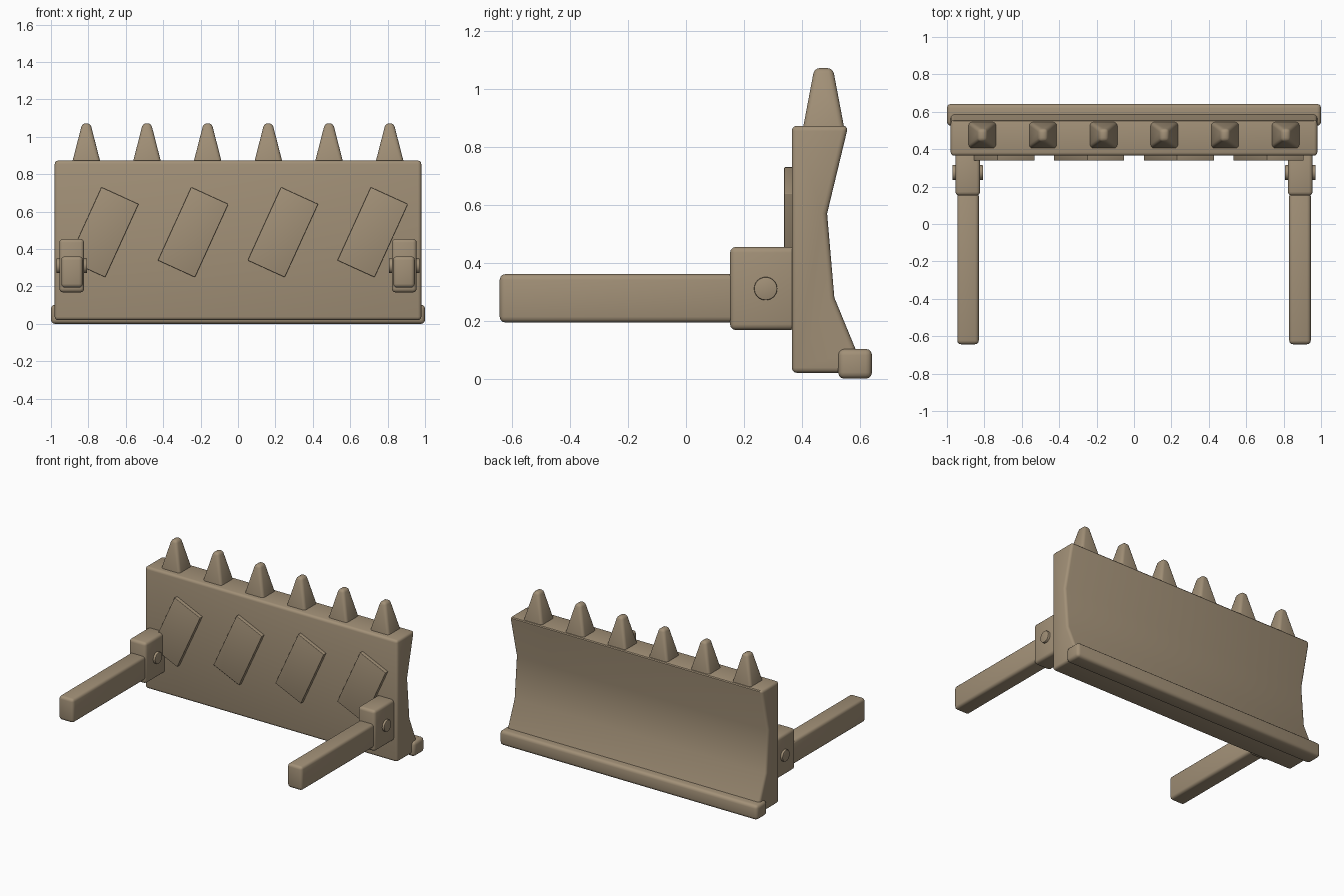
import bpy
import bmesh
import math
from mathutils import Matrix, Vector

if "Cube" in bpy.data.objects:
    bpy.data.objects.remove(bpy.data.objects["Cube"])

paint = bpy.data.materials.new("tan_metal")
paint.diffuse_color = (0.36, 0.28, 0.185, 1)
paint.use_nodes = True
paint.node_tree.nodes["Principled BSDF"].inputs["Base Color"].default_value = paint.diffuse_color


def finish(name, bm, bevel=0.0, segments=3):
    """Turn a bmesh into a bevelled, smooth-by-angle object."""
    bmesh.ops.recalc_face_normals(bm, faces=bm.faces)
    mesh = bpy.data.meshes.new(name)
    bm.to_mesh(mesh)
    bm.free()
    mesh.materials.append(paint)
    obj = bpy.data.objects.new(name, mesh)
    bpy.context.collection.objects.link(obj)
    bpy.ops.object.select_all(action='DESELECT')
    obj.select_set(True)
    bpy.context.view_layer.objects.active = obj
    if bevel:
        mod = obj.modifiers.new("rounded_edges", 'BEVEL')
        mod.width = bevel
        mod.segments = segments
        mod.limit_method = 'ANGLE'
        mod.angle_limit = math.radians(30)
        bpy.ops.object.modifier_apply(modifier=mod.name)
    bpy.ops.object.shade_smooth_by_angle(angle=math.radians(35))
    return obj


def box(name, lo, hi, bevel, tilt=0.0):
    """Box between two corners, optionally tilted about y."""
    lo, hi = Vector(lo), Vector(hi)
    bm = bmesh.new()
    bmesh.ops.create_cube(bm, size=1)
    size = hi - lo
    mat = (Matrix.Translation((lo + hi) / 2) @ Matrix.Rotation(tilt, 4, 'Y')
           @ Matrix.Diagonal((*size, 1)))
    bm.transform(mat)
    return finish(name, bm, bevel)


# Blade: side profile (y, z) with a hollow back, extruded along x
profile = [(0.365, 0.02), (0.61, 0.02), (0.588, 0.095), (0.512, 0.28),
           (0.487, 0.57), (0.56, 0.873), (0.365, 0.873)]
bm = bmesh.new()
face = bm.faces.new([bm.verts.new((-0.98, y, z)) for y, z in profile])
ext = bmesh.ops.extrude_face_region(bm, geom=[face])
bmesh.ops.translate(bm, vec=(1.96, 0, 0),
                    verts=[g for g in ext["geom"] if isinstance(g, bmesh.types.BMVert)])
finish("blade", bm, 0.018)

# Cutting lip along the bottom of the blade
box("cutting_lip", (-1, 0.525, 0), (1, 0.642, 0.103), 0.022)

# Row of blunt spikes on the top edge
for i in range(6):
    bm = bmesh.new()
    bmesh.ops.create_cube(bm, size=2)
    for v in bm.verts:
        top = v.co.z > 0
        v.co = (-0.811 + i * 0.3244 + v.co.x * (0.022 if top else 0.079),
                0.475 + v.co.y * (0.032 if top else 0.074),
                1.072 if top else 0.85)
    finish(f"spike_{i + 1}", bm, 0.018)

# Slanted plates on the front face
for i in range(4):
    x = -0.72 + i * 0.48
    box(f"slanted_plate_{i + 1}", (x - 0.109, 0.339, 0.275), (x + 0.109, 0.375, 0.705),
        0.003, math.radians(24.5))

# Push arms with brackets and pivot pins on both sides
for side, s in (("left", -1), ("right", 1)):
    def span(a, b):
        return min(s * a, s * b), max(s * a, s * b)
    x0, x1 = span(0.823, 0.955)
    box(f"{side}_bracket", (x0, 0.152, 0.168), (x1, 0.38, 0.455), 0.02)
    x0, x1 = span(0.83, 0.945)
    box(f"{side}_arm", (x0, -0.643, 0.194), (x1, 0.17, 0.361), 0.02)
    bm = bmesh.new()
    bmesh.ops.create_cone(bm, cap_ends=True, segments=32, radius1=0.04,
                          radius2=0.04, depth=0.164)
    bm.transform(Matrix.Translation((s * 0.889, 0.275, 0.311))
                 @ Matrix.Rotation(math.pi / 2, 4, 'Y'))
    finish(f"{side}_pivot_pin", bm, 0.004, 2)
